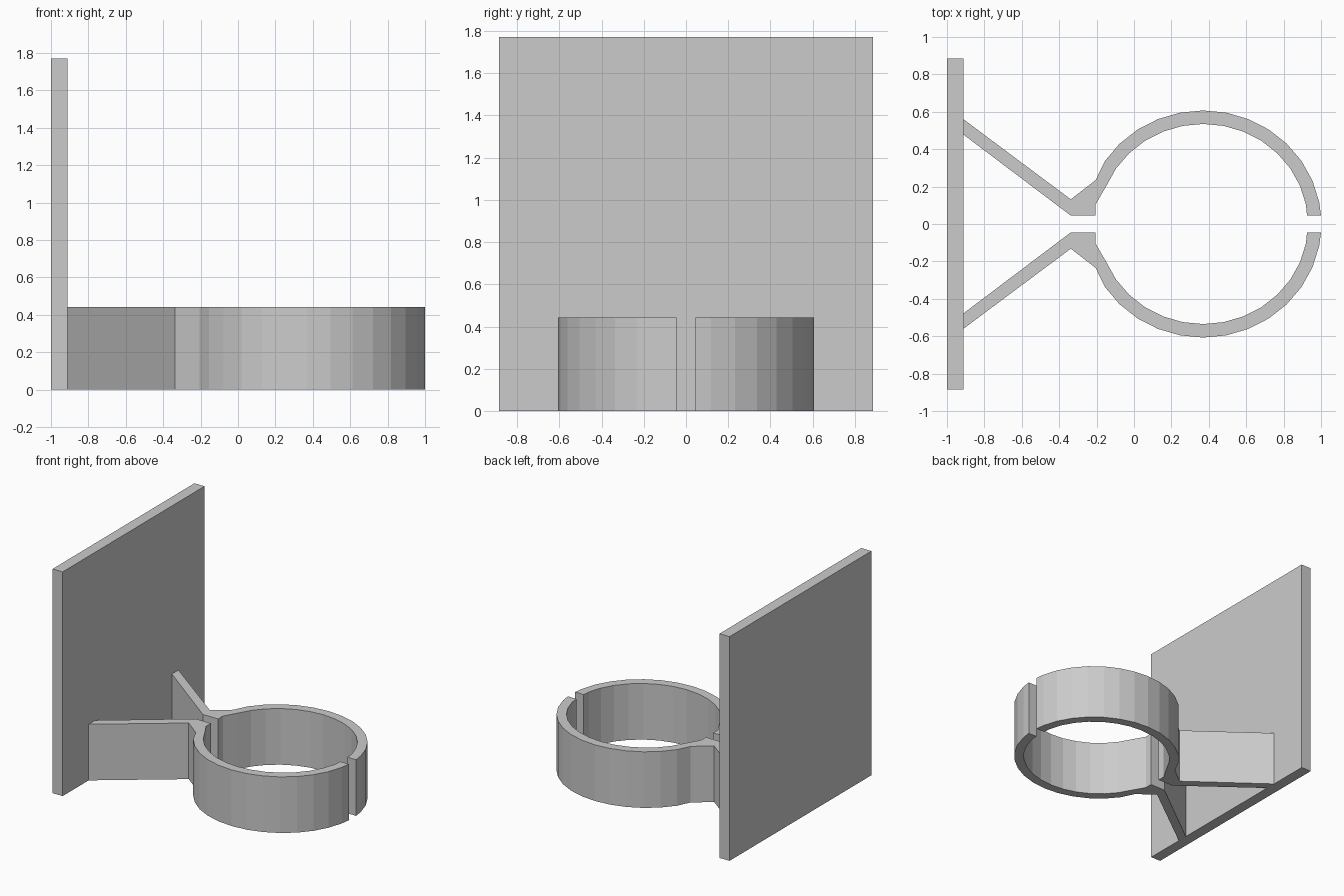
import bpy, bmesh
from math import sin, cos, pi

if "Cube" in bpy.data.objects:
    bpy.data.objects.remove(bpy.data.objects["Cube"])


def prism(name, outline, height):
    """Extrude a flat outline upward from z = 0."""
    bm = bmesh.new()
    face = bm.faces.new([bm.verts.new((x, y, 0)) for x, y in outline])
    top = bmesh.ops.extrude_face_region(bm, geom=[face])["geom"]
    verts = [v for v in top if isinstance(v, bmesh.types.BMVert)]
    bmesh.ops.translate(bm, verts=verts, vec=(0, 0, height))
    bmesh.ops.recalc_face_normals(bm, faces=bm.faces)
    mesh = bpy.data.meshes.new(name)
    bm.to_mesh(mesh)
    bm.free()
    obj = bpy.data.objects.new(name, mesh)
    bpy.context.collection.objects.link(obj)
    return obj


def arc(rx, ry, first, last):
    """Points on a 32-sided ring centred on the clamp."""
    return [(0.37 + rx * cos(k * pi / 16), ry * sin(k * pi / 16))
            for k in range(first, last + 1)]


# Mounting plate
prism("back_plate", [(-1, -0.885), (-0.912, -0.885), (-0.912, 0.885), (-1, 0.885)], 1.77)

# Half of the split clamp: ring, neck and diagonal strut, mirrored across y
outer = [(1.0, 0.045)] + arc(0.632, 0.607, 1, 13) + [(-0.205, 0.235)]
strut = [(-0.338, 0.132), (-0.912, 0.56), (-0.912, 0.478), (-0.338, 0.045)]
neck = [(-0.205, 0.045), (-0.205, 0.105)]
inner = arc(0.56, 0.535, 1, 14)[::-1] + [(0.925, 0.045)]
clamp = prism("split_clamp", outer + strut + neck + inner, 0.443)
mirror = clamp.modifiers.new("mirror", "MIRROR")
mirror.use_axis = (False, True, False)
mirror.use_mirror_merge = False
